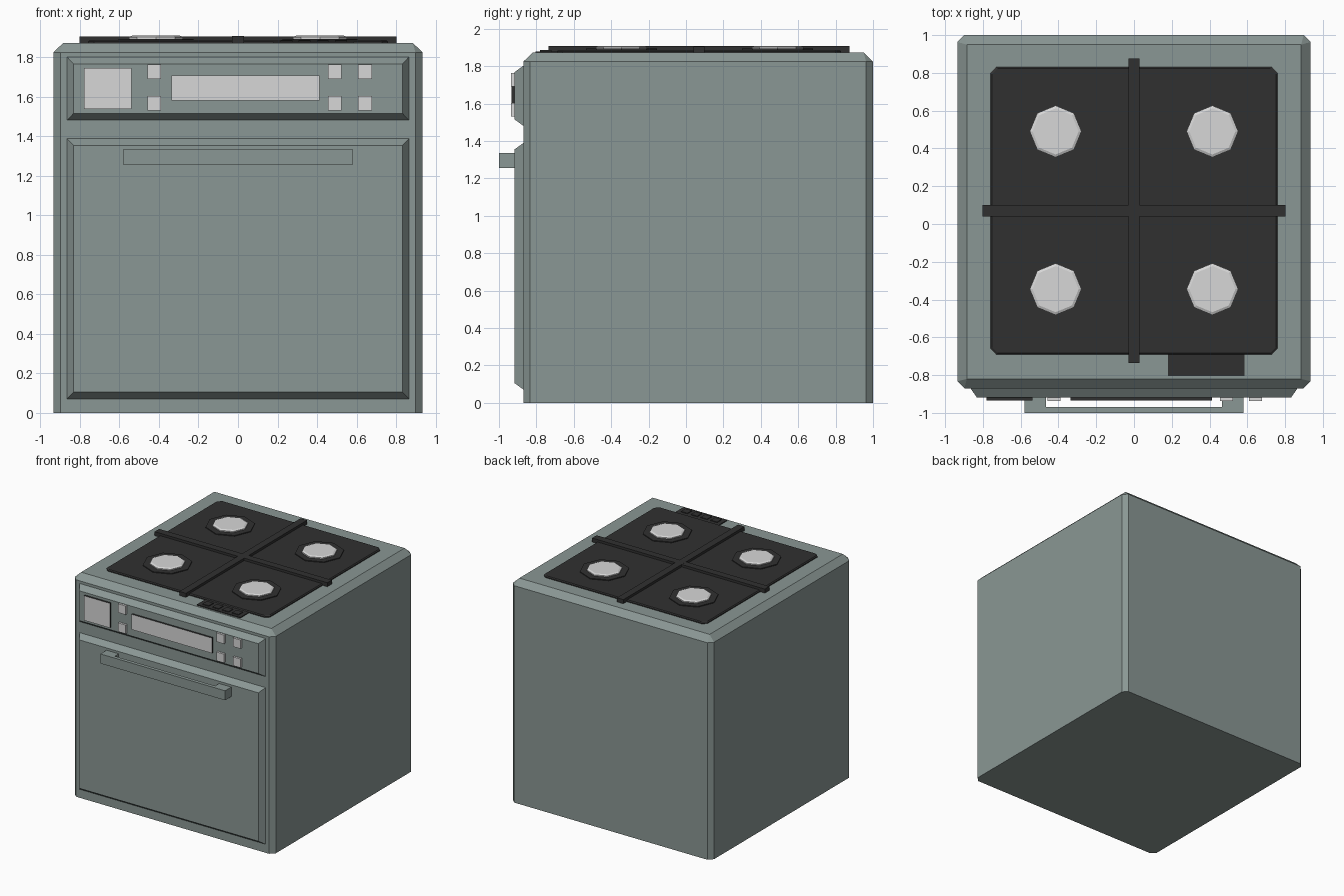
import bpy, bmesh, math

if "Cube" in bpy.data.objects:
    bpy.data.objects.remove(bpy.data.objects["Cube"])


def material(name, rgb):
    m = bpy.data.materials.new(name)
    m.diffuse_color = (*rgb, 1)
    m.use_nodes = True
    m.node_tree.nodes["Principled BSDF"].inputs["Base Color"].default_value = m.diffuse_color
    return m


GREY = material("grey_enamel", (0.255, 0.31, 0.297))
BLACK = material("black_iron", (0.03, 0.03, 0.03))
LIGHT = material("light_steel", (0.68, 0.68, 0.68))


def loft(name, rings, *mats):
    """Skin rings of equal length, cap both ends, weld coincident points."""
    bm = bmesh.new()
    rows = [[bm.verts.new(p) for p in r] for r in rings]
    n = len(rows[0])
    for a, b in zip(rows, rows[1:]):
        for i in range(n):
            j = (i + 1) % n
            bm.faces.new((a[i], a[j], b[j], b[i]))
    bm.faces.new(rows[0][::-1])
    bm.faces.new(rows[-1])
    bmesh.ops.remove_doubles(bm, verts=bm.verts[:], dist=1e-5)
    bmesh.ops.recalc_face_normals(bm, faces=bm.faces[:])
    me = bpy.data.meshes.new(name)
    bm.to_mesh(me)
    bm.free()
    for m in mats:
        me.materials.append(m)
    ob = bpy.data.objects.new(name, me)
    bpy.context.collection.objects.link(ob)
    return ob


def octo(x0, x1, y0, y1, z, c):
    """Rectangle with corners cut by c."""
    return [(x0 + c, y0, z), (x1 - c, y0, z), (x1, y0 + c, z), (x1, y1 - c, z),
            (x1 - c, y1, z), (x0 + c, y1, z), (x0, y1 - c, z), (x0, y0 + c, z)]


def rect_y(x0, x1, z0, z1, y):
    return [(x0, y, z0), (x1, y, z0), (x1, y, z1), (x0, y, z1)]


def box(name, x0, x1, y0, y1, z0, z1, *mats):
    return loft(name, [rect_y(x0, x1, z0, z1, y0), rect_y(x0, x1, z0, z1, y1)], *mats)


def circle(cx, cy, z, r, n=8):
    return [(cx + r * math.cos(2 * math.pi * i / n),
             cy + r * math.sin(2 * math.pi * i / n), z) for i in range(n)]


# Cabinet with cut corners and sloped top rim
loft("cabinet", [octo(-.935, .935, -.87, 1, 0, .037),
                 octo(-.935, .935, -.87, 1, 1.824, .037),
                 octo(-.885, .885, -.82, .95, 1.872, 0)], GREY)

# Raised oven door and control panel with sloped edges
for name, z0, z1 in (("oven_door", .07, 1.39), ("control_panel", 1.48, 1.803)):
    loft(name, [rect_y(-.867, .867, z0, z1, -.868),
                rect_y(-.832, .832, z0 + .036, z1 - .036, -.918)], GREY)

# Door handle
box("handle_bar", -.58, .58, -1, -.97, 1.255, 1.335, GREY)
for name, s in (("left", -1), ("right", 1)):
    a, b = sorted((s * .58, s * .467))
    box(name + "_handle_post", a, b, -.97, -.915, 1.255, 1.335, GREY)

# Displays: dark surround, light front face
for name, x0, x1, z0, z1 in (("clock_display", -.78, -.538, 1.539, 1.746),
                             ("wide_display", -.337, .412, 1.58, 1.708)):
    ob = box(name, x0, x1, -.934, -.915, z0, z1, BLACK, LIGHT)
    for p in ob.data.polygons:
        p.material_index = int(p.normal.y < -.9)

# Push buttons
for x in (-.424, .49, .643):
    for z in (1.567, 1.727):
        box("button", x - .035, x + .035, -.936, -.915, z - .037, z + .037, LIGHT)

# Hob plate and crossed grate bars
loft("hob_plate", [octo(-.76, .76, -.69, .83, 1.868, .03),
                   octo(-.76, .76, -.69, .83, 1.879, .03),
                   octo(-.752, .752, -.682, .822, 1.886, .03)], BLACK)
box("grate_bar_across", -.803, .803, .04, .1, 1.87, 1.906, BLACK)
box("grate_bar_along", -.03, .03, -.735, .875, 1.87, 1.9065, BLACK)

# Burners
for x in (-.415, .415):
    for y in (-.345, .49):
        loft("burner_base", [circle(x, y, 1.88, .19), circle(x, y, 1.893, .19)], BLACK)
        loft("burner_cap", [circle(x, y, 1.89, .137), circle(x, y, 1.902, .137),
                            circle(x, y, 1.909, .122)], LIGHT)

# Small hob touch panel with keys
box("hob_touch_panel", .18, .585, -.805, -.685, 1.868, 1.879, BLACK)
for i in range(4):
    x = .245 + i * .092
    box("hob_key", x - .03, x + .03, -.78, -.72, 1.875, 1.885, BLACK)
